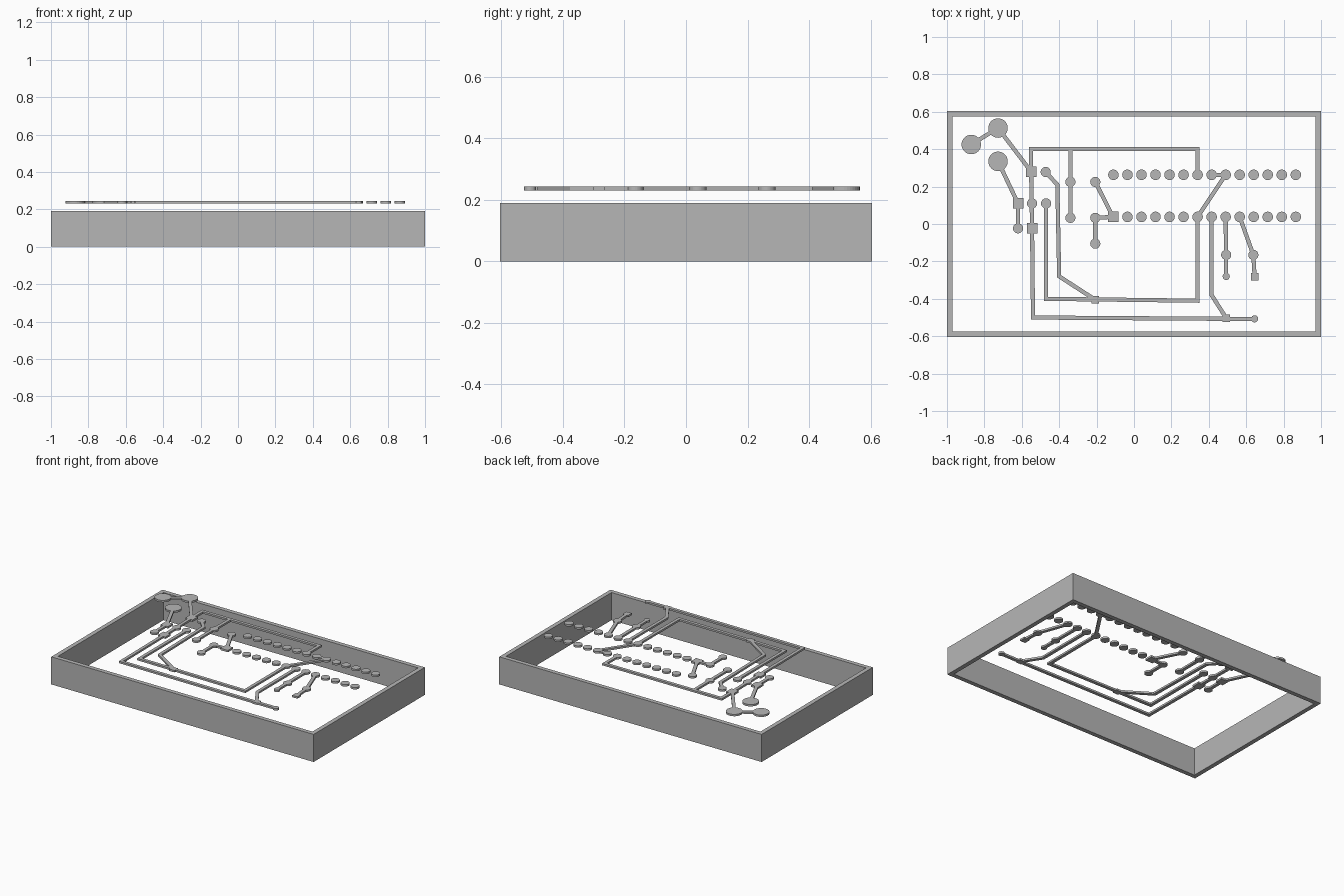
import bpy, bmesh
from mathutils import Vector

cube = bpy.data.objects.get("Cube")
if cube:
    bpy.data.objects.remove(cube, do_unlink=True)

grey = bpy.data.materials.new("plain grey")
grey.use_nodes = True
COLOUR = (0.47, 0.47, 0.47, 1)
grey.diffuse_color = COLOUR
grey.node_tree.nodes["Principled BSDF"].inputs["Base Color"].default_value = COLOUR

Z0, Z1 = 0.231, 0.244      # underside and top of the copper layer
TRACE = 0.022              # trace width


def finish(name, bm):
    bmesh.ops.recalc_face_normals(bm, faces=bm.faces)
    mesh = bpy.data.meshes.new(name)
    bm.to_mesh(mesh)
    bm.free()
    mesh.materials.append(grey)
    obj = bpy.data.objects.new(name, mesh)
    bpy.context.collection.objects.link(obj)
    return obj


def extrude_up(bm, faces, height):
    ext = bmesh.ops.extrude_face_region(bm, geom=faces, use_keep_orig=True)
    verts = [v for v in ext["geom"] if isinstance(v, bmesh.types.BMVert)]
    bmesh.ops.translate(bm, verts=verts, vec=(0, 0, height))


def trace(name, points):
    """Flat ribbon along a path with mitred corners, given thickness."""
    pts = [Vector(p) for p in points]
    dirs = [(b - a).normalized() for a, b in zip(pts, pts[1:])]
    bm = bmesh.new()
    pairs = []
    for i, p in enumerate(pts):
        before, after = dirs[max(i - 1, 0)], dirs[min(i, len(dirs) - 1)]
        n0 = Vector((-before.y, before.x))
        n1 = Vector((-after.y, after.x))
        m = (n0 + n1).normalized()
        off = m * (TRACE / 2 / max(m.dot(n1), 0.4))
        pairs.append([bm.verts.new((*q, Z0)) for q in (p + off, p - off)])
    faces = [bm.faces.new((a[0], a[1], b[1], b[0])) for a, b in zip(pairs, pairs[1:])]
    extrude_up(bm, faces, Z1 - Z0)
    return finish(name, bm)


def round_pad(name, x, y, r):
    bm = bmesh.new()
    bmesh.ops.create_circle(bm, cap_ends=True, segments=32, radius=r)
    bmesh.ops.translate(bm, verts=bm.verts, vec=(x, y, Z0))
    extrude_up(bm, bm.faces[:], Z1 - Z0)
    return finish(name, bm)


def square_pad(name, x, y, half):
    bm = bmesh.new()
    bmesh.ops.create_grid(bm, x_segments=1, y_segments=1, size=half)
    bmesh.ops.translate(bm, verts=bm.verts, vec=(x, y, Z0))
    extrude_up(bm, bm.faces[:], Z1 - Z0)
    return finish(name, bm)


# Open rectangular frame: four walls without floor or lid
def frame(hx, hy, wall, height):
    bm = bmesh.new()
    rings = []
    for inset in (0, wall):
        x, y = hx - inset, hy - inset
        rings.append([bm.verts.new((sx * x, sy * y, 0))
                      for sx, sy in ((-1, -1), (1, -1), (1, 1), (-1, 1))])
    outer, inner = rings
    faces = [bm.faces.new((outer[i], outer[(i + 1) % 4], inner[(i + 1) % 4], inner[i]))
             for i in range(4)]
    extrude_up(bm, faces, height)
    return finish("frame", bm)


frame(1.0, 0.605, 0.03, 0.19)

# Two rows of pin pads
for i in range(14):
    x = -0.11 + 0.075 * i
    round_pad("back_row_pad", x, 0.263, 0.028)
    if i:
        round_pad("front_row_pad", x, 0.038, 0.028)

# Large terminal pads
for x, y in ((-0.87, 0.425), (-0.727, 0.513), (-0.727, 0.335)):
    round_pad("terminal_pad", x, y, 0.052)

# Component pads
for x, y in ((-0.62, -0.023), (-0.545, 0.11), (-0.47, 0.11), (-0.472, 0.278),
             (-0.34, 0.225), (-0.34, 0.033), (-0.207, 0.225), (-0.207, 0.033),
             (-0.207, -0.105), (0.493, -0.165), (0.638, -0.165)):
    round_pad("round_pad", x, y, 0.027)
for x, y in ((0.493, -0.28), (0.645, -0.507)):
    round_pad("small_round_pad", x, y, 0.019)
for x, y in ((-0.55, 0.28), (-0.62, 0.11), (-0.545, -0.023), (-0.112, 0.038)):
    square_pad("square_pad", x, y, 0.028)
for x, y in ((-0.207, -0.405), (0.493, -0.503), (0.645, -0.283)):
    square_pad("small_square_pad", x, y, 0.02)

# Copper traces
trace("terminal_link", [(-0.87, 0.425), (-0.727, 0.513), (-0.55, 0.28)])
trace("terminal_branch", [(-0.727, 0.335), (-0.62, 0.11), (-0.62, -0.023)])
trace("back_trace", [(-0.55, 0.28), (-0.55, 0.4), (0.34, 0.4), (0.34, 0.263)])
trace("back_branch", [(-0.34, 0.4), (-0.34, 0.033)])
trace("outer_loop", [(-0.55, 0.28), (-0.545, -0.023), (-0.54, -0.5),
                     (0.493, -0.507), (0.645, -0.507)])
trace("outer_branch", [(0.493, -0.503), (0.415, -0.38), (0.415, 0.038)])
trace("diagonal_trace", [(-0.472, 0.278), (-0.41, 0.21), (-0.4, -0.28), (-0.207, -0.405)])
trace("inner_loop", [(-0.47, 0.11), (-0.47, -0.4), (0.34, -0.41), (0.34, 0.038),
                     (0.49, 0.263), (0.415, 0.263)])
trace("hook_trace", [(-0.207, 0.225), (-0.112, 0.038)])
trace("hook_branch", [(-0.112, 0.038), (-0.207, 0.033), (-0.207, -0.105)])
trace("pin_lead", [(0.49, 0.038), (0.493, -0.28)])
trace("bent_pin_lead", [(0.565, 0.038), (0.638, -0.165), (0.645, -0.283)])
